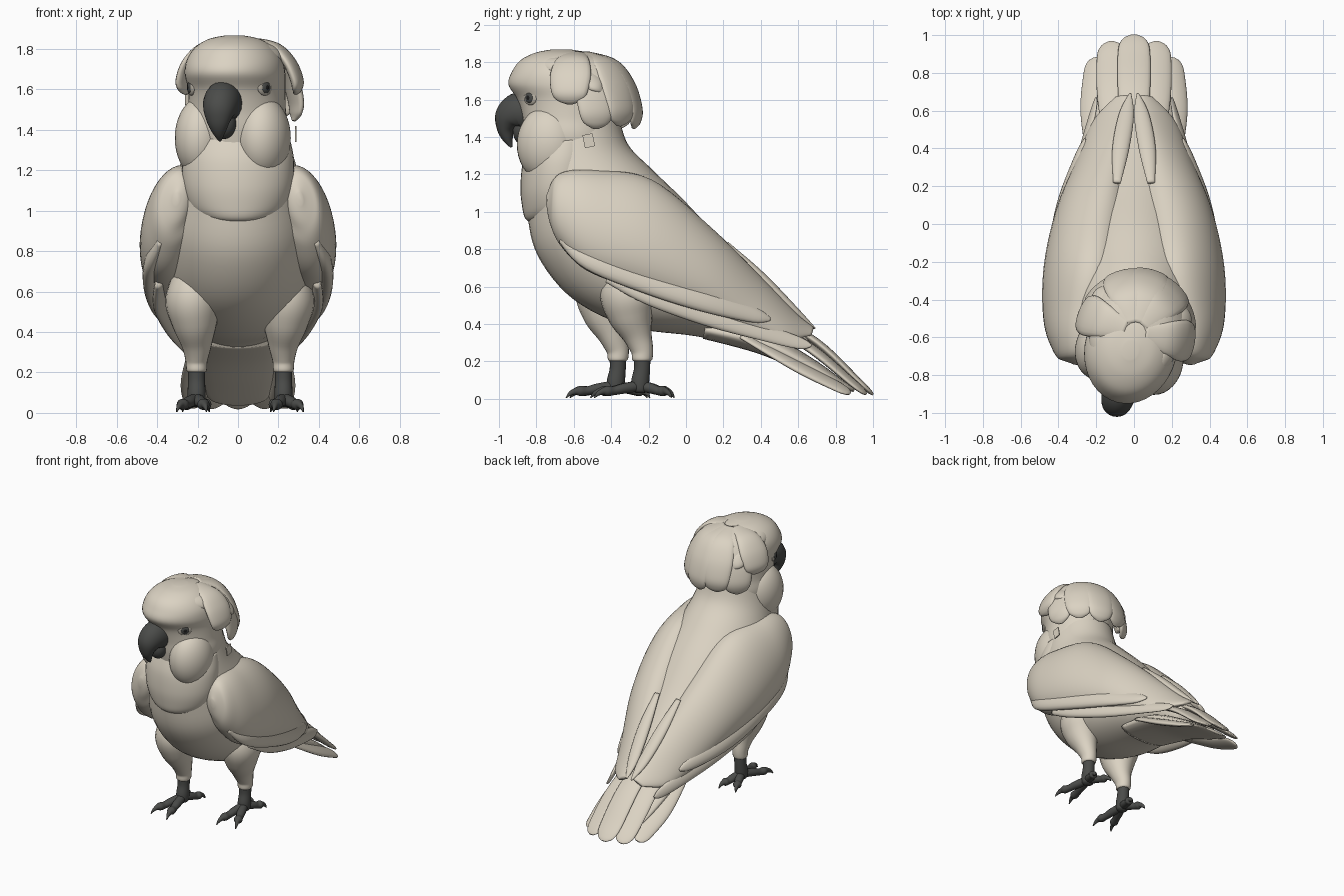
import bpy, bmesh, math
from mathutils import Vector, Matrix

if "Cube" in bpy.data.objects:
    bpy.data.objects.remove(bpy.data.objects["Cube"])


def material(name, rgb):
    m = bpy.data.materials.new(name)
    m.diffuse_color = (*rgb, 1)
    m.use_nodes = True
    m.node_tree.nodes["Principled BSDF"].inputs["Base Color"].default_value = m.diffuse_color
    return m


CREAM = material("cream plumage", (0.71, 0.65, 0.545))
SLATE = material("dark slate horn", (0.07, 0.072, 0.068))
SKIN = material("bare eye skin", (0.50, 0.46, 0.39))
BLACK = material("black pupil", (0.012, 0.012, 0.012))
X = Vector((1, 0, 0))


def finish(name, bm, mat):
    bmesh.ops.recalc_face_normals(bm, faces=bm.faces)
    me = bpy.data.meshes.new(name)
    bm.to_mesh(me)
    bm.free()
    me.materials.append(mat)
    me.shade_smooth()
    ob = bpy.data.objects.new(name, me)
    bpy.context.collection.objects.link(ob)
    return ob


def spline(rows, k=6):
    """Catmull-Rom through rows of numbers."""
    out = []
    for i in range(len(rows) - 1):
        a, b, c, d = rows[max(i - 1, 0)], rows[i], rows[i + 1], rows[min(i + 2, len(rows) - 1)]
        for j in range(k):
            t = j / k
            out.append([q + 0.5 * t * (r - p + t * (2 * p - 5 * q + 4 * r - s + t * (3 * (q - r) + s - p)))
                        for p, q, r, s in zip(a, b, c, d)])
    return out + [list(rows[-1])]


def tangents(cs):
    return [(cs[min(i + 1, len(cs) - 1)] - cs[max(i - 1, 0)]).normalized() for i in range(len(cs))]


def skin(name, rings, mat, n=28):
    bm = bmesh.new()
    loops = [[bm.verts.new(c + u * math.cos(2 * math.pi * i / n) + v * math.sin(2 * math.pi * i / n))
              for i in range(n)] for c, u, v in rings]
    for a, b in zip(loops, loops[1:]):
        for i in range(n):
            bm.faces.new((a[i], a[(i + 1) % n], b[(i + 1) % n], b[i]))
    bm.faces.new(loops[0])
    bm.faces.new(loops[-1])
    return finish(name, bm, mat)


def loft(name, rows, mat=CREAM):
    """Rows: top xyz, bottom xyz, half width across."""
    rows = spline(rows)
    cs = [(Vector(r[:3]) + Vector(r[3:6])) / 2 for r in rows]
    rings = []
    for r, c, t in zip(rows, cs, tangents(cs)):
        v = (Vector(r[:3]) - Vector(r[3:6])) / 2
        rings.append((c, v.cross(t).normalized() * max(r[6], 0.003), v))
    return skin(name, rings, mat, 40)


def sweep(name, rows, mat=CREAM, side=X, n=20):
    """Rows: centre xyz, half width along side, half thickness."""
    rows = spline(rows)
    cs = [Vector(r[:3]) for r in rows]
    rings = []
    for r, c, t in zip(rows, cs, tangents(cs)):
        nrm = t.cross(side).normalized()
        rings.append((c, nrm.cross(t) * max(r[3], 0.002), nrm * max(r[4], 0.002)))
    return skin(name, rings, mat, n)


def ball(name, c, radii, mat=CREAM, axis=Vector((0, 0, 1))):
    bm = bmesh.new()
    m = Matrix.Translation(c) @ axis.to_track_quat('Z', 'Y').to_matrix().to_4x4() @ Matrix.Diagonal((*radii, 1))
    bmesh.ops.create_uvsphere(bm, u_segments=32, v_segments=20, radius=1, matrix=m)
    return finish(name, bm, mat)


# body: sloping loft from neck to rump (back y,z / front y,z / half width)
loft("body", [(0, a, b, 0, c, d, w) for a, b, c, d, w in [
    (-.36, 1.52, -.82, 1.47, .22), (-.31, 1.36, -.86, 1.25, .265), (-.18, 1.225, -.85, 1.0, .32),
    (0, 1.05, -.79, .76, .37), (.2, .83, -.6, .53, .37), (.38, .64, -.3, .385, .32),
    (.5, .52, .05, .335, .23), (.6, .42, .3, .28, .17), (.68, .33, .5, .2, .08)]])

# breast bib with a rounded lower edge
loft("breast_bib", [(0, -.45, z + .04, 0, f, z, w) for z, f, w in [
    (1.36, -.84, .25), (1.25, -.875, .275), (1.12, -.885, .275), (1.02, -.875, .25),
    (.965, -.86, .21), (.94, -.83, .16)]])

# wings with lower flight feathers
for s, tag in ((1, "right"), (-1, "left")):
    loft(tag + "_wing", [(s * a, b, c, s * d, e, f, w) for a, b, c, d, e, f, w in [
        (.30, -.745, 1.09, .31, -.745, 1.03, .015), (.28, -.71, 1.17, .33, -.725, .93, .07),
        (.27, -.64, 1.215, .36, -.67, .82, .115), (.24, -.48, 1.22, .39, -.53, .69, .155),
        (.17, -.2, 1.17, .39, -.27, .59, .18), (.11, .1, .92, .345, .02, .485, .165),
        (.06, .38, .65, .29, .3, .39, .095), (.03, .58, .46, .22, .53, .325, .04),
        (.03, .68, .38, .10, .67, .34, .012)]])
    up = Vector((s * -.35, 0, 1))
    for name, rows in (
        ("secondary_feathers", [(.38, -.66, .86, .03, .02), (.42, -.5, .76, .08, .04), (.415, -.2, .635, .08, .04),
                                (.37, .1, .53, .07, .035), (.29, .36, .45, .045, .02), (.26, .45, .425, .01, .005)]),
        ("primary_feathers", [(.39, -.42, .65, .03, .02), (.385, -.2, .56, .06, .03), (.33, .1, .45, .06, .03),
                              (.27, .38, .365, .05, .02), (.215, .6, .30, .035, .012), (.2, .67, .285, .008, .005)])):
        sweep(tag + "_wing_" + name, [(s * r[0], *r[1:]) for r in rows], side=up)
    # narrow folded feather beside the spine
    sweep(tag + "_back_feather", [(s * .09, .22, .83, .02, .01), (s * .07, .4, .655, .045, .025),
                                  (s * .04, .58, .475, .04, .02), (s * .02, .69, .375, .006, .005)])

# tail: arched fan of overlapping feathers
for i in range(-2, 3):
    k, s = abs(i), (i > 0) - (i < 0)
    x0, y0, z0, xm, zm, xt, yt, zt = [(0, .4, .49, 0, .30, 0, 1.0, .022), (.1, .38, .45, .12, .265, .125, .965, .024),
                                      (.2, .3, .34, .225, .175, .205, .88, .03)][k]
    ym, w = (y0 + yt) / 2, (.085, .075, .062)[k]
    lerp = lambda a, b, t: a + (b - a) * t
    sweep("tail_feather_%d" % (i + 3), [
        (s * x0, y0, z0, w * .7, .015), (s * xm, ym, zm, w, .022),
        (s * lerp(xm, xt, .7), lerp(ym, yt, .7), lerp(zm, zt, .7), w, .018),
        (s * lerp(xm, xt, .92), lerp(ym, yt, .92), lerp(zm, zt, .92), w * .75, .013),
        (s * xt, yt, zt, w * .25, .006)], side=Vector((1, 0, -.22 * i)))
sweep("under_tail_coverts", [(0, .1, .37, .2, .05), (0, .4, .30, .22, .06), (0, .65, .18, .2, .045),
                             (0, .84, .075, .15, .02), (0, .9, .045, .08, .01)])

# legs: feathered thigh, bare shank, four clawed toes
for s, tag, lx, ly in ((1, "right", .225, -.245), (-1, "left", .205, -.375)):
    P = lambda x, y, z, w, t: (s * (lx + x), ly + y, z, w, t)
    sweep(tag + "_thigh", [P(.02, -.04, .68, .10, .13), P(.02, -.06, .56, .135, .155), P(.01, -.05, .45, .115, .125),
                           P(0, -.015, .34, .077, .08), P(0, .01, .26, .055, .06), P(0, .01, .21, .05, .053),
                           P(0, .01, .2, .035, .035)])
    sweep(tag + "_shank", [P(0, .01, .24, .042, .045), P(0, .01, .16, .042, .043), P(0, 0, .09, .045, .048),
                           P(0, 0, .045, .04, .04), P(0, 0, .03, .02, .02)], SLATE)
    for j, (dx, dy) in enumerate([(-.035, -.19), (.07, -.175), (-.045, .13), (.05, .12)]):
        sweep("%s_toe_%d" % (tag, j + 1), [
            P(0, 0, .07, .03, .03), P(dx * .5, dy * .5, .055, .03, .028), P(dx * .8, dy * .8, .043, .026, .024),
            P(dx, dy, .042, .03, .028), P(dx * 1.14, dy * 1.14, .04, .018, .018),
            P(dx * 1.28, dy * 1.28, .028, .011, .012), P(dx * 1.4, dy * 1.4, .006, .003, .003)], SLATE, n=14)

# head, built facing forward then turned
head = [loft("head", [(0, b, z, 0, f, z, w) for z, f, b, w in [
    (1.25, -.83, -.36, .22), (1.4, -.86, -.36, .25), (1.5, -.875, -.36, .24), (1.6, -.905, -.34, .238),
    (1.68, -.955, -.36, .245), (1.75, -.935, -.40, .232), (1.81, -.89, -.45, .19), (1.85, -.81, -.53, .125),
    (1.868, -.72, -.62, .04)]])]

# drooping crest feathers around the back of the head
for deg in (-84, -58, -30, 0, 30, 58, 84):
    a = math.radians(deg)
    high = .13 if abs(deg) > 80 else .015 * (abs(deg) == 30)
    rows = []
    for f, z, w, t in ((.2, 1.845, .05, .012), (.66, 1.79, .09, .025), (.93, 1.68, .11, .03),
                       (1.07, 1.55, .10, .03), (1.07, 1.48, .075, .022), (1.03, 1.445, .02, .008)):
        z += high * (1.85 - z) / .4
        rows.append((math.sin(a) * .27 * f, -.58 + math.cos(a) * .30 * f, z, w, t))
    head.append(sweep("crest_feather", rows, side=Vector((math.cos(a), -math.sin(a), 0))))

for s, tag in ((1, "right"), (-1, "left")):
    head.append(sweep(tag + "_crown_plume", [
        (s * .15, -.80, 1.79, .02, .01), (s * .19, -.66, 1.785, .05, .025), (s * .215, -.52, 1.745, .06, .03),
        (s * .225, -.42, 1.68, .055, .025), (s * .22, -.385, 1.64, .015, .01)], side=Vector((s * .7, 0, -.7))))
    head.append(ball(tag + "_cheek", (s * .155, -.70, 1.36), (.135, .17, .205)))
    # eye as three stacked low domes
    nrm = Vector((s * .86, -.51, 0))
    spot = Vector((s * .188, -.79, 1.61))
    head.append(ball(tag + "_eye_ring", spot, (.048, .04, .014), SKIN, nrm))
    head.append(ball(tag + "_iris", spot + nrm * .008, (.029, .029, .012), SLATE, nrm))
    head.append(ball(tag + "_pupil", spot + nrm * .014, (.015, .015, .008), BLACK, nrm))

# hooked beak and lower mandible
head.append(sweep("upper_beak", [(0, -.82, 1.53, .088, .10), (0, -.90, 1.535, .092, .105), (0, -.955, 1.50, .082, .085),
                                 (0, -.975, 1.445, .06, .05), (0, -.965, 1.39, .034, .028),
                                 (0, -.945, 1.345, .006, .006)], SLATE))
head.append(ball("lower_beak", (0, -.875, 1.43), (.062, .06, .075), SLATE))

pivot = Vector((0, -.6, 0))
turn = Matrix.Translation(pivot) @ Matrix.Rotation(math.radians(-15), 4, 'Z') @ Matrix.Translation(-pivot)
for ob in head:
    ob.data.transform(turn)

# small loose feather plate on the right of the neck
bm = bmesh.new()
bmesh.ops.create_cube(bm, size=1, matrix=Matrix.Translation((.285, -.52, 1.38)) @ Matrix.Rotation(.2, 4, 'X')
                      @ Matrix.Diagonal((.008, .055, .07, 1)))
plate = finish("neck_plate", bm, CREAM)
plate.data.shade_flat()
